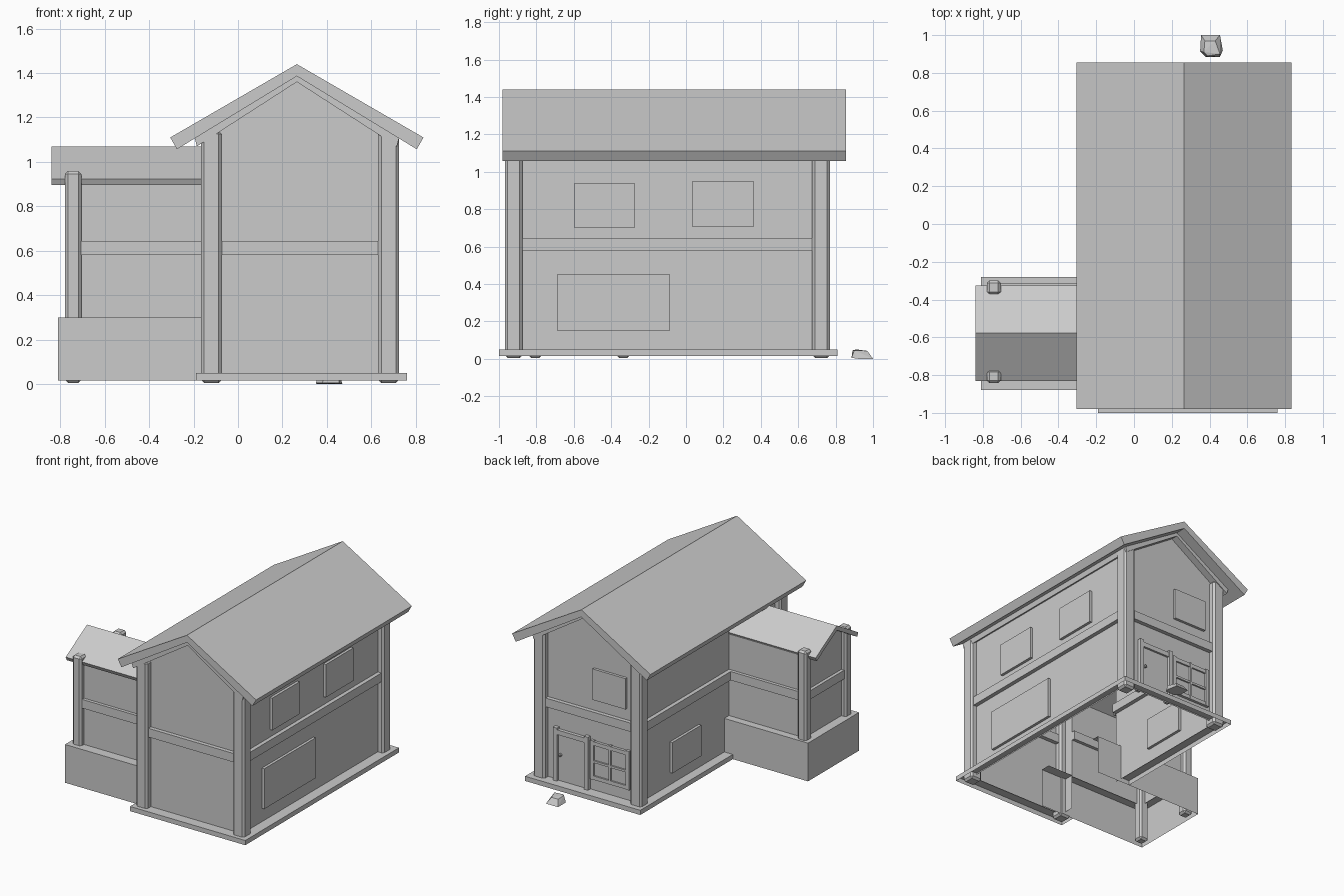
import bpy, bmesh
from mathutils import Vector

if "Cube" in bpy.data.objects:
    bpy.data.objects.remove(bpy.data.objects["Cube"])


def make(name, verts, faces):
    me = bpy.data.meshes.new(name)
    me.from_pydata([Vector(v) for v in verts], [], faces)
    me.update()
    ob = bpy.data.objects.new(name, me)
    bpy.context.collection.objects.link(ob)
    return ob


def box(name, x0, x1, y0, y1, z0, z1, bevel=0.0):
    bm = bmesh.new()
    bmesh.ops.create_cube(bm, size=1)
    for v in bm.verts:
        v.co = (x1 if v.co.x > 0 else x0, y1 if v.co.y > 0 else y0, z1 if v.co.z > 0 else z0)
    if bevel:
        bmesh.ops.bevel(bm, geom=bm.edges[:], offset=bevel, segments=1, affect='EDGES')
    ob = make(name, [], [])
    bm.to_mesh(ob.data)
    bm.free()
    return ob


def sheet(name, pts):
    return make(name, pts, [list(range(len(pts)))])


def rim(name, outer, inner, z0, z1):
    """Open-bottomed foundation: outer skirt plus a flat ledge in to the walls."""
    n = len(outer)
    v = [(x, y, z0) for x, y in outer] + [(x, y, z1) for x, y in outer] + [(x, y, z1) for x, y in inner]
    f = []
    for i in range(n - 1):
        f.append((i, i + 1, n + i + 1, n + i))
        f.append((n + i, n + i + 1, 2 * n + i + 1, 2 * n + i))
    return make(name, v, f)


def chevron(name, axis, c, out, inn, top, low, a, b):
    """Gabled slab: out/inn are (half width, z) at the eaves, top/low the ridge heights."""
    prof = [(c - out[0], out[1]), (c, top), (c + out[0], out[1]),
            (c + inn[0], inn[1]), (c, low), (c - inn[0], inn[1])]
    put = (lambda p, t: (p[0], t, p[1])) if axis == 'y' else (lambda p, t: (t, p[0], p[1]))
    v = [put(p, a) for p in prof] + [put(p, b) for p in prof]
    f = [(0, 1, 4, 5), (1, 2, 3, 4), (6, 7, 10, 11), (7, 8, 9, 10)]
    f += [(i, (i + 1) % 6, 6 + (i + 1) % 6, 6 + i) for i in range(6)]
    ob = make(name, v, f)
    bm = bmesh.new()
    bm.from_mesh(ob.data)
    bmesh.ops.recalc_face_normals(bm, faces=bm.faces[:])
    bm.to_mesh(ob.data)
    bm.free()
    return ob


XL, XR, YF, YB, XC = -0.12, 0.68, -0.922, 0.722, 0.265   # main wall planes
AX, AF, AB, AC = -0.742, -0.806, -0.336, -0.578          # annex wall planes

# foundations
rim("main_foundation",
    [(-0.19, -0.28), (-0.19, 0.81), (0.76, 0.81), (0.76, -1.0), (-0.19, -1.0), (-0.19, -0.88)],
    [(XL, -0.28), (XL, YB), (XR, YB), (XR, YF), (XL, YF), (XL, -0.88)], 0.015, 0.05)
rim("annex_foundation",
    [(0.09, -0.28), (-0.81, -0.28), (-0.81, -0.88), (0.09, -0.88)],
    [(0.09, AB), (AX, AB), (AX, AF), (0.09, AF)], 0.015, 0.30)

# main walls
for nm, y in (("front_wall", YF), ("back_wall", YB)):
    sheet(nm, [(XL, y, 0.04), (XR, y, 0.04), (XR, y, 1.13), (XC, y, 1.37), (XL, y, 1.13)])
for nm, x, y0, y1 in (("right_wall", XR, YF, YB), ("left_wall_back", XL, AB, YB),
                      ("left_wall_front", XL, YF, AF)):
    sheet(nm, [(x, y0, 0.04), (x, y1, 0.04), (x, y1, 1.13), (x, y0, 1.13)])

# annex walls
for nm, y in (("annex_front_wall", AF), ("annex_back_wall", AB)):
    sheet(nm, [(AX, y, 0.29), (XL, y, 0.29), (XL, y, 0.91), (AX, y, 0.91)])
sheet("annex_end_wall", [(AX, AF, 0.29), (AX, AB, 0.29), (AX, AB, 0.91), (AX, AC, 1.045), (AX, AF, 0.91)])

# corner posts with chamfered edges
for x in (XL, XR - 0.002):
    for y in (YF, YB):
        box("corner_post", x - 0.047, x + 0.047, y - 0.047, y + 0.047, 0.005, 1.14, 0.014)
for y in (AF, AB):
    box("annex_post", AX - 0.037, AX + 0.037, y - 0.037, y + 0.037, 0.005, 0.96, 0.014)

# horizontal beams between the posts
Z0, Z1, H = 0.58, 0.645, 0.03
for y in (YF, YB):
    box("cross_beam", XL, XR, y - H, y + H, Z0, Z1)
box("right_beam", XR - H, XR + H, YF, YB, Z0, Z1)
box("left_beam", XL - H, XL + H, AB, YB, Z0, Z1)
for y in (AF, AB):
    box("annex_beam", AX, XL, y - H * 0.8, y + H * 0.8, Z0, Z1)
box("annex_end_beam", AX - H * 0.8, AX + H * 0.8, AF, AB, Z0, Z1)

# roofs
chevron("main_roof", 'y', XC, (0.57, 1.11), (0.54, 1.057), 1.44, 1.386, -0.98, 0.855)
chevron("roof_lining", 'y', XC, (0.46, 1.107), (0.45, 1.07), 1.386, 1.36, -0.972, 0.775)
chevron("annex_roof", 'x', AC, (0.252, 0.924), (0.238, 0.896), 1.07, 1.036, -0.84, XL)

# right and left window panels
for nm, y0, y1, z0, z1 in (("right_upper_window", -0.595, -0.275, 0.70, 0.94),
                           ("right_upper_window", 0.035, 0.36, 0.705, 0.95),
                           ("right_lower_window", -0.69, -0.085, 0.15, 0.45)):
    box(nm, XR - 0.02, XR + 0.02, y0, y1, z0, z1)
box("left_window", XL - 0.02, XL + 0.02, 0.02, 0.36, 0.14, 0.37)

# back upper window
box("back_upper_window", -0.02, 0.252, YB - 0.02, YB + 0.02, 0.73, 0.96)

# back door with frame and knob
box("door_leaf", 0.30, 0.55, YB - 0.01, YB + 0.01, 0.05, 0.41)
for x in (0.298, 0.555):
    box("door_jamb", x - 0.016, x + 0.016, YB - 0.03, YB + 0.03, 0.05, 0.445)
box("door_lintel", 0.30, 0.555, YB - 0.025, YB + 0.025, 0.395, 0.43)
box("door_knob", 0.51, 0.53, YB, YB + 0.03, 0.235, 0.255, 0.005)

# back lower window with four panes
box("pane", -0.04, 0.26, YB - 0.008, YB + 0.008, 0.14, 0.41)
for x, w in ((-0.036, 0.014), (0.11, 0.008), (0.256, 0.014)):
    box("window_upright", x - w, x + w, YB - 0.022, YB + 0.022, 0.135, 0.425)
for z, w in ((0.15, 0.014), (0.27, 0.008), (0.405, 0.014)):
    box("window_rail", -0.045, 0.265, YB - 0.02, YB + 0.02, z - w, z + w)

# stone step behind the door
bm = bmesh.new()
for p in ((0.355, 1.0, 0), (0.455, 1.0, 0), (0.47, 0.92, 0), (0.455, 0.885, 0.005), (0.38, 0.885, 0.005),
          (0.35, 0.915, 0.005), (0.375, 0.97, 0.042), (0.43, 0.97, 0.042), (0.455, 0.90, 0.045),
          (0.39, 0.89, 0.045), (0.37, 0.91, 0.05)):
    bm.verts.new(p)
bmesh.ops.convex_hull(bm, input=bm.verts[:])
stone = make("stone_step", [], [])
bm.to_mesh(stone.data)
bm.free()
